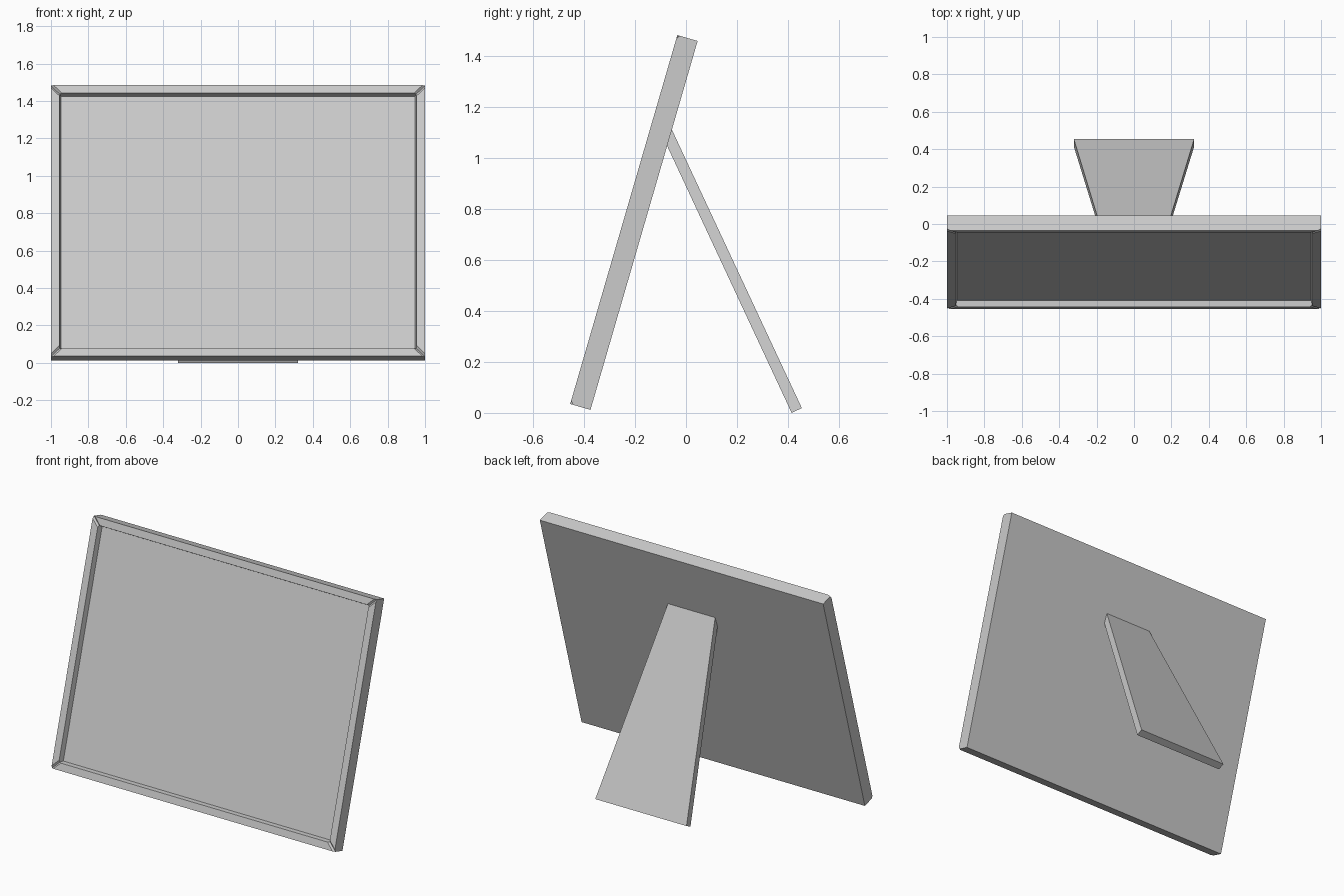
import bpy, bmesh, math
from mathutils import Matrix

if "Cube" in bpy.data.objects:
    bpy.data.objects.remove(bpy.data.objects["Cube"])

TILT = math.radians(-16.2)
W, H, D = 1.0, 1.509, 0.083          # half width, height, depth of the frame
PLACE = Matrix.Translation((0, -0.455, 0.035)) @ Matrix.Rotation(TILT, 4, 'X')


def make_object(name, bm, matrix=Matrix()):
    bmesh.ops.recalc_face_normals(bm, faces=bm.faces)
    mesh = bpy.data.meshes.new(name)
    bm.to_mesh(mesh)
    bm.free()
    obj = bpy.data.objects.new(name, mesh)
    obj.matrix_world = matrix
    bpy.context.collection.objects.link(obj)
    return obj


# Picture frame: slab with a flat border and a recessed picture panel
bm = bmesh.new()
bmesh.ops.create_cube(bm, size=1, matrix=Matrix.Translation((0, D / 2, H / 2))
                      @ Matrix.Diagonal((2 * W, D, H, 1)))
bm.normal_update()
front = min(bm.faces, key=lambda f: f.calc_center_median().y)
bmesh.ops.inset_region(bm, faces=[front], thickness=0.063, depth=0)
bm.normal_update()
bmesh.ops.inset_region(bm, faces=[front], thickness=0.012, depth=-0.033)
frame = make_object("picture_frame", bm, PLACE)

# Mitre groove cutter: a diamond bar across each front corner
bm = bmesh.new()
side = 0.010 * math.sqrt(2)
for sx in (-1, 1):
    for sz in (-1, 1):
        corner = (sx * W, 0, H if sz > 0 else 0)
        bmesh.ops.create_cube(bm, size=1, matrix=Matrix.Translation(corner)
                              @ Matrix.Rotation(math.radians(-45 * sx * sz), 4, 'Y')
                              @ Matrix.Rotation(math.radians(45), 4, 'X')
                              @ Matrix.Diagonal((0.3, side, side, 1)))
cutter = make_object("mitre_cutter", bm, PLACE)
cutter.hide_render = True

mod = frame.modifiers.new("mitre_grooves", 'BOOLEAN')
mod.operation = 'DIFFERENCE'
mod.solver = 'EXACT'
mod.object = cutter
bpy.context.view_layer.objects.active = frame
bpy.ops.object.modifier_apply(modifier=mod.name)
bpy.data.objects.remove(cutter)

# Easel leg: tapered board from the back of the frame to the ground
bm = bmesh.new()
profile = [(0.415, 0.0, 0.322), (0.455, 0.019, 0.322),
           (-0.058, 1.118, 0.166), (-0.077, 1.055, 0.170)]   # y, z, half width
left, right = ([bm.verts.new((s * w, y, z)) for y, z, w in profile] for s in (-1, 1))
bm.faces.new(left)
bm.faces.new(right[::-1])
for i in range(4):
    j = (i + 1) % 4
    bm.faces.new((left[i], right[i], right[j], left[j]))
make_object("easel_leg", bm)
